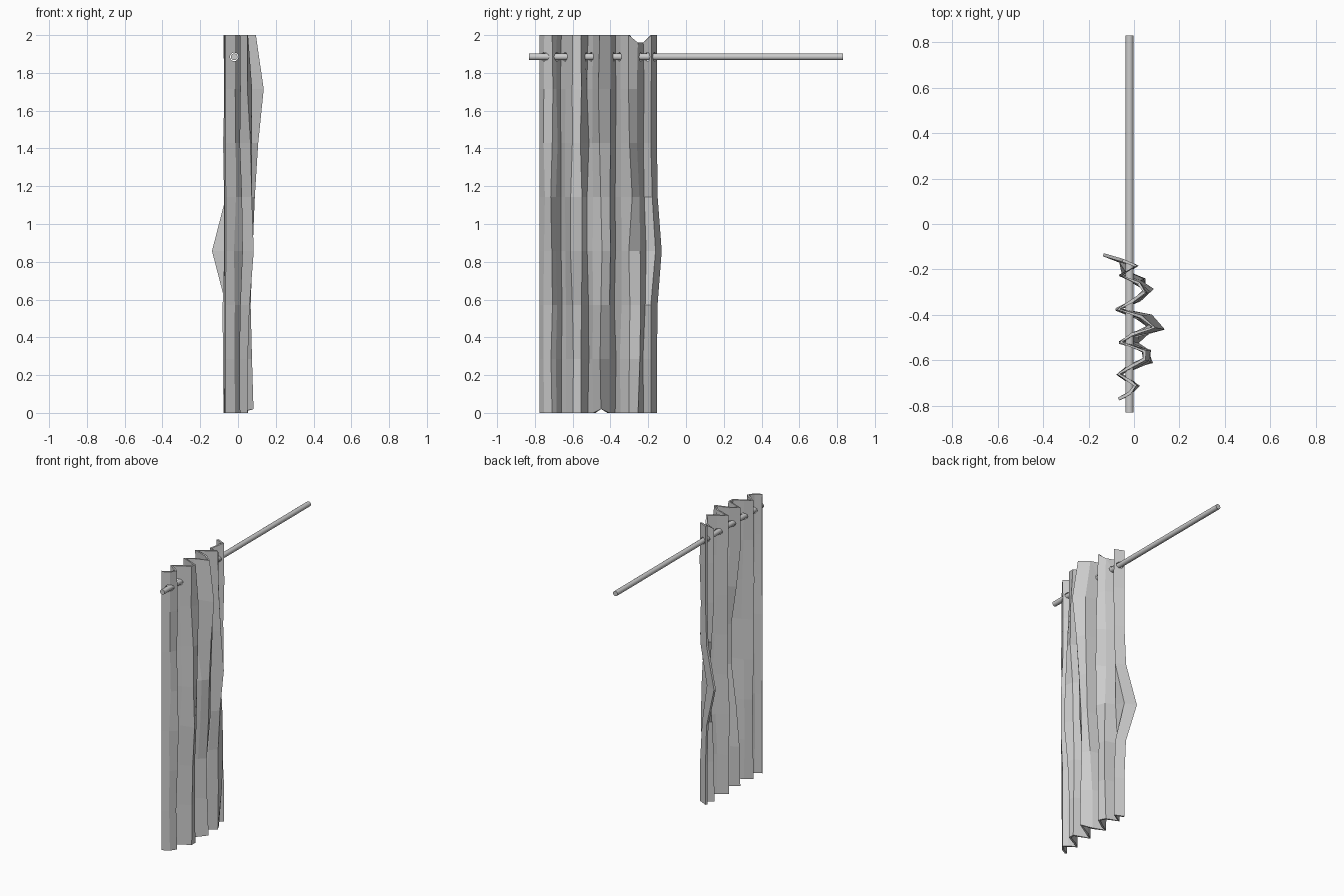
import bpy, bmesh, math, random

random.seed(4)
if "Cube" in bpy.data.objects:
    bpy.data.objects.remove(bpy.data.objects["Cube"])


def make_material(name, colour):
    mat = bpy.data.materials.new(name)
    mat.use_nodes = True
    mat.diffuse_color = colour
    mat.node_tree.nodes["Principled BSDF"].inputs["Base Color"].default_value = colour
    return mat


grey = make_material("light grey", (0.6, 0.6, 0.6, 1))

ROD_X, ROD_Z = -0.02, 1.885


def rod_cylinder(name, radius, length, sides):
    bpy.ops.mesh.primitive_cylinder_add(
        vertices=sides, radius=radius, depth=length,
        location=(ROD_X, 0, ROD_Z), rotation=(math.pi / 2, 0, 0))
    obj = bpy.context.object
    obj.name = name
    obj.data.materials.append(grey)
    return obj


# Curtain rod
rod = rod_cylinder("curtain_rod", 0.018, 1.66, 16)
bpy.ops.object.shade_smooth_by_angle()

# Pleat line of the cloth seen from above: (x, y)
PLEATS = [
    (-.068, -.77), (-.02, -.745), (.005, -.71), (-.02, -.69), (-.068, -.66),
    (-.02, -.63), (.045, -.595), (.045, -.56), (-.06, -.52), (-.01, -.485),
    (.065, -.45), (.01, -.41), (-.07, -.375), (-.01, -.34), (.045, -.3),
    (.02, -.26), (-.06, -.225), (.01, -.185), (-.05, -.16),
]

# Soft billows: pleat index, height, push in x, push in y, height spread
BILLOWS = [
    (10, 1.71, .058, -.012, .3), (10, 1.14, .02, 0, .3), (11, 1.6, .075, .01, .35),
    (18, .86, -.085, .025, .2), (17, .86, -.07, .02, .2), (16, .9, .03, .01, .3),
    (8, 1.0, .085, 0, .4), (9, 1.0, .06, 0, .5), (11, .9, .05, 0, .4),
    (6, 1.0, .03, -.01, .45), (7, 1.5, .03, 0, .3),
    (14, 1.2, .03, .01, .35), (15, .6, .03, .02, .35), (13, .9, .03, 0, .4),
    (2, .86, .01, -.005, .4), (5, 1.3, .02, 0, .3),
]
ROWS = 7


def cloth_point(column, row):
    x, y = PLEATS[column]
    z = 2 * row / ROWS
    for index, height, dx, dy, spread in BILLOWS:
        if index == column:
            fall = math.exp(-((z - height) / spread) ** 2)
            x += dx * fall
            y += dy * fall
    if 0 < row < ROWS and 0 < column < len(PLEATS) - 1:
        x += random.uniform(-.006, .006)
        y += random.uniform(-.006, .006)
    # Small dips in the hems
    if row == ROWS and column in (15, 16):
        z -= 0.04
    if row == 0 and column == 10:
        x += 0.01
        z += 0.02
    return x, y, z


bm = bmesh.new()
grid = [[bm.verts.new(cloth_point(c, r)) for r in range(ROWS + 1)]
        for c in range(len(PLEATS))]
for left, right in zip(grid, grid[1:]):
    for r in range(ROWS):
        bm.faces.new((left[r], right[r], right[r + 1], left[r + 1]))
mesh = bpy.data.meshes.new("curtain")
bm.to_mesh(mesh)
bm.free()
mesh.materials.append(grey)
curtain = bpy.data.objects.new("curtain", mesh)
bpy.context.collection.objects.link(curtain)

# Cloth thickness, then holes where the rod threads through
solid = curtain.modifiers.new("thickness", "SOLIDIFY")
solid.thickness = 0.014
solid.offset = 0
cutter = rod_cylinder("rod_hole_cutter", 0.023, 1.9, 12)
holes = curtain.modifiers.new("holes", "BOOLEAN")
holes.operation = "DIFFERENCE"
holes.solver = "EXACT"
holes.object = cutter
bpy.ops.object.select_all(action="DESELECT")
curtain.select_set(True)
bpy.context.view_layer.objects.active = curtain
for modifier in ("thickness", "holes"):
    bpy.ops.object.modifier_apply(modifier=modifier)
bpy.data.objects.remove(cutter)
